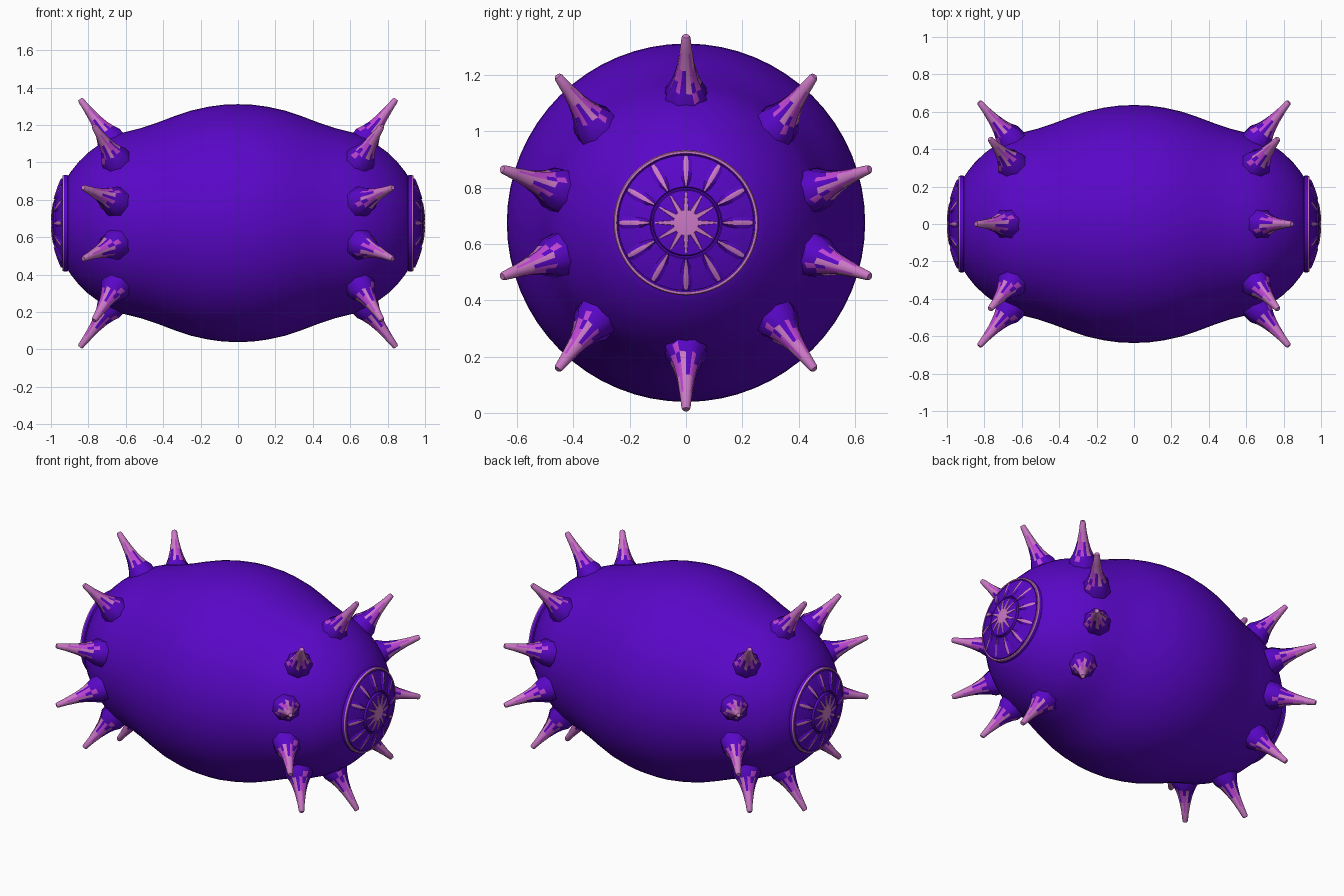
import bpy, bmesh, math
from mathutils import Vector

if "Cube" in bpy.data.objects:
    bpy.data.objects.remove(bpy.data.objects["Cube"])

CZ = 0.675  # height of the barrel axis


def material(name, rgb):
    m = bpy.data.materials.new(name)
    m.diffuse_color = (*rgb, 1)
    m.use_nodes = True
    m.node_tree.nodes["Principled BSDF"].inputs["Base Color"].default_value = m.diffuse_color
    return m


PURPLE = material("deep purple", (0.10, 0.002, 0.57))
MAGENTA = material("magenta", (0.52, 0.06, 0.66))
PINK = material("dusty pink", (0.60, 0.19, 0.56))
MATS = [PURPLE, MAGENTA, PINK]


def finish(name, bm, angle=35):
    me = bpy.data.meshes.new(name)
    bm.to_mesh(me)
    bm.free()
    for m in MATS:
        me.materials.append(m)
    ob = bpy.data.objects.new(name, me)
    bpy.context.collection.objects.link(ob)
    bpy.ops.object.select_all(action='DESELECT')
    ob.select_set(True)
    bpy.context.view_layer.objects.active = ob
    bpy.ops.object.shade_smooth_by_angle(angle=math.radians(angle))
    return ob


def bridge(bm, rings, rule):
    """Join vertex rings with quads and cap both ends."""
    n = len(rings[0])
    for i in range(len(rings) - 1):
        for k in range(n):
            j = (k + 1) % n
            f = bm.faces.new((rings[i][k], rings[i][j], rings[i + 1][j], rings[i + 1][k]))
            f.material_index = rule(i, k)
    bm.faces.new(rings[0]).material_index = rule(0, 0)
    bm.faces.new(rings[-1]).material_index = rule(len(rings) - 2, 0)
    bmesh.ops.recalc_face_normals(bm, faces=bm.faces)


def lathe(name, profile, n, rule=lambda i, k: 0, side=1):
    bm = bmesh.new()
    rings = [[bm.verts.new((side * x, r * math.cos(2 * math.pi * k / n),
                            CZ + r * math.sin(2 * math.pi * k / n))) for k in range(n)]
             for x, r in profile]
    bridge(bm, rings, rule)
    return finish(name, bm)


# Barrel body
half = [(0, .636), (.08, .633), (.16, .622), (.25, .602), (.34, .572), (.43, .538), (.52, .508),
        (.62, .483), (.68, .458), (.74, .422), (.80, .378), (.85, .330), (.89, .280), (.92, .235)]
lathe("barrel_body", [(-x, r) for x, r in reversed(half[1:])] + half, 64)


def dome_x(r):
    """Surface of the end cap at radius r."""
    return 0.938 + 0.056 * (1 - (r / 0.24) ** 2)


def spike(name, side, ang, base_x, base_r, tip_x, tip_r, tip_ang):
    def point(x, r, a):
        return Vector((side * x, r * math.cos(a), CZ + r * math.sin(a)))
    b, t = point(base_x, base_r, ang), point(tip_x, tip_r, tip_ang)
    d = (t - b).normalized()
    u = d.cross(Vector((0, -math.sin(ang), math.cos(ang)))).normalized()
    v = d.cross(u)
    n = 16
    stations = [(-.14, .080, .04), (.05, .073, .07), (.17, .056, .08), (.31, .043, .07),
                (.50, .032, .04), (.75, .022, 0), (.97, .016, 0), (1, .012, 0)]
    bm = bmesh.new()
    rings = []
    for s, r, flute in stations:
        ring = []
        for k in range(n):
            q = r * (1 + (flute if k % 2 else -flute))
            a = 2 * math.pi * k / n
            ring.append(bm.verts.new(b.lerp(t, s) + (u * math.cos(a) + v * math.sin(a)) * q))
        rings.append(ring)

    # purple foot, magenta and pink streaks, pink point
    def rule(i, k):
        if i < 1:
            return 0
        if i == 1:
            return 1 if k % 8 == 1 else 0
        if i == 2:
            return (2, 0, 1, 0)[k % 4]
        if i == 3:
            return (2, 1, 1, 0)[k % 4]
        if i == 4:
            return 1 if k % 4 == 1 else 2
        return 2
    bridge(bm, rings, rule)
    finish(name, bm, 60)


# Ring of ten spikes: angle, base x, base radius, tip x, tip radius, tip angle
half_ring = [(90, .685, .452, .845, .663, 90), (47, .660, .478, .77, .692, 48.8),
             (14.5, .670, .478, .828, .68, 16.3)]
spikes = []
for a, *dims, ta in half_ring:
    for sy in ((1,) if a == 90 else (1, -1)):
        for sz in (1, -1):
            aa, tt = (a, ta) if sy > 0 else (180 - a, 180 - ta)
            spikes.append((sz * aa, *dims, sz * tt))

for side, word in ((-1, "left"), (1, "right")):
    for i, (a, bx, br, tx, tr, ta) in enumerate(sorted(spikes)):
        spike(f"{word}_spike_{i + 1}", side, math.radians(a), bx, br, tx, tr, math.radians(ta))

    # End cap rim with a thin pink edge
    lathe(f"{word}_cap_rim", [(.905, .25), (.912, .258), (.930, .258), (.938, .254), (.938, .246), (.93, .238)],
          64, lambda i, k: 2 if i in (2, 3) else 0, side)

    # Domed cap with a groove around the hub
    prof = [(.92, .242)] + [(dome_x(r), r) for r in (.24, .21, .18, .15, .128)]
    prof += [(dome_x(.12) - .008, .124), (dome_x(.12) - .008, .119)]
    prof += [(dome_x(r) + .004, r) for r in (.115, .09, .06, .045)] + [(dome_x(.03) + .004, .03)]
    lathe(f"{word}_domed_cap", prof, 48, lambda i, k: 2 if i >= len(prof) - 2 else 0, side)

    # Twelve raised petals with pink ridges, and star rays on the hub
    bm = bmesh.new()

    def strip(ang, stations, lift, edge, core):
        c, s = math.cos(ang), math.sin(ang)
        rows = []
        for r, w in stations:
            row = []
            for e, h in ((-1, -.004), (-core, lift), (core, lift), (1, -.004)):
                y, z = r * c - e * w * s, r * s + e * w * c
                row.append(bm.verts.new((side * (dome_x(r) + h), y, CZ + z)))
            rows.append(row)
        for p, q in zip(rows, rows[1:]):
            for j in range(3):
                loop = (p[j], p[j + 1], q[j + 1], q[j])
                f = bm.faces.new(loop if side < 0 else loop[::-1])
                f.normal_update()
                if f.normal.x * side < 0:
                    f.normal_flip()
                f.material_index = 2 if j == 1 else edge

    for k in range(12):
        a = math.radians(30 * k)
        strip(a, [(.130, .008), (.155, .020), (.19, .026), (.22, .026), (.238, .016)], .008, 0, .32)
        strip(a, [(.043, .013), (.07, .010), (.09, .007), (.110, .004)], .007, 2, .6)
    finish(f"{word}_cap_petals", bm)
